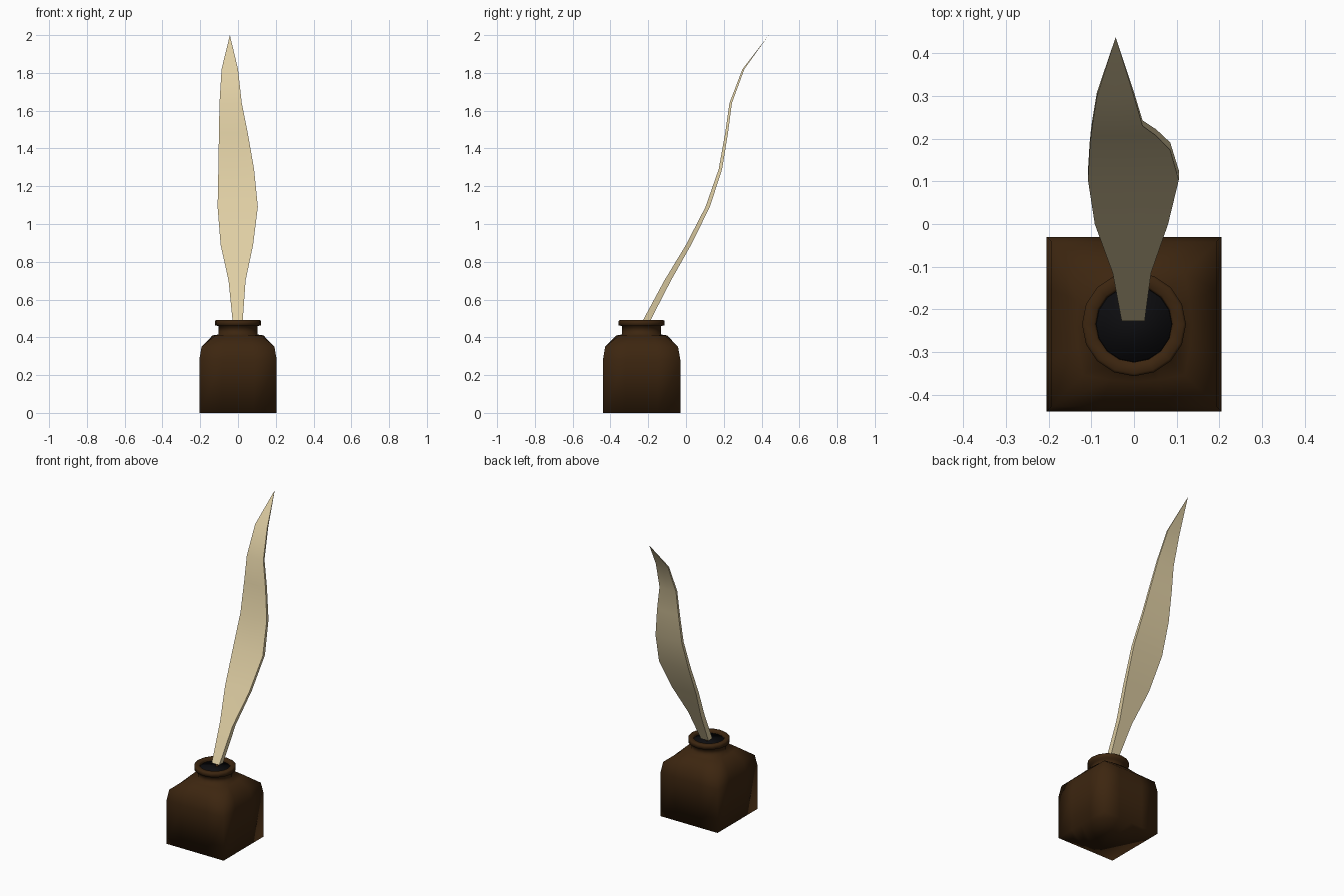
import bpy, bmesh, math

if "Cube" in bpy.data.objects:
    bpy.data.objects.remove(bpy.data.objects["Cube"])

N = 16            # sides of the round parts
CY = -0.235       # bottle centre in y


def material(name, rgb):
    m = bpy.data.materials.new(name)
    m.diffuse_color = (*rgb, 1)
    m.use_nodes = True
    m.node_tree.nodes["Principled BSDF"].inputs["Base Color"].default_value = m.diffuse_color
    return m


brown = material("dark_brown_glass", (0.046, 0.019, 0.005))
black = material("black_ink", (0.004, 0.004, 0.005))
cream = material("cream_feather", (0.74, 0.62, 0.37))


def loft(name, rings, mat, cap_start=True, cap_end=True):
    """Skin a list of equally sized point rings."""
    bm = bmesh.new()
    vs = [[bm.verts.new(p) for p in ring] for ring in rings]
    n = len(rings[0])
    for a, b in zip(vs, vs[1:]):
        for i in range(n):
            j = (i + 1) % n
            bm.faces.new((a[i], a[j], b[j], b[i]))
    if cap_start:
        bm.faces.new(vs[0][::-1])
    if cap_end:
        bm.faces.new(vs[-1])
    bmesh.ops.remove_doubles(bm, verts=bm.verts, dist=1e-5)
    bmesh.ops.recalc_face_normals(bm, faces=bm.faces)
    for f in bm.faces:
        f.smooth = True
    me = bpy.data.meshes.new(name)
    bm.to_mesh(me)
    bm.free()
    me.materials.append(mat)
    ob = bpy.data.objects.new(name, me)
    bpy.context.collection.objects.link(ob)
    return ob


def ring(r, z, square=0.0):
    """Circle of radius r, blended towards a square of half width r."""
    pts = []
    for i in range(N):
        a = 2 * math.pi * i / N
        c, s = math.cos(a), math.sin(a)
        k = r * (1 - square + square / max(abs(c), abs(s)))
        pts.append((k * c, CY + k * s, z))
    return pts


# bottle: square body, rounded shoulder, neck, lip and inner wall
profile = [(0.205, 0, 1), (0.205, 0.28, 1), (0.193, 0.35, 1),
           (0.135, 0.41, 0.6), (0.103, 0.415, 0), (0.103, 0.46, 0),
           (0.122, 0.463, 0), (0.122, 0.487, 0), (0.116, 0.491, 0),
           (0.094, 0.491, 0), (0.089, 0.485, 0), (0.089, 0.455, 0)]
loft("ink_bottle", [ring(*p) for p in profile], brown, cap_end=False)

# ink filling the neck
loft("ink", [ring(0.0895, 0.44), ring(0.0885, 0.474)], black)

# quill tip dipping into the ink
loft("quill_tip", [[(0.012 * math.cos(a) * k, y + 0.012 * math.sin(a) * k, z)
                    for a in (math.tau * i / 8 for i in range(8))]
                   for k, y, z in ((0.5, -0.235, 0.44), (1, -0.205, 0.495))], brown)

# feather: left x, right x, front y, back y, z
stations = [(-0.029, 0.025, -0.228, -0.188, 0.49),
            (-0.050, 0.040, -0.115, -0.080, 0.70),
            (-0.092, 0.080, 0.000, 0.027, 0.89),
            (-0.108, 0.105, 0.103, 0.126, 1.09),
            (-0.104, 0.085, 0.173, 0.191, 1.29),
            (-0.101, 0.052, 0.207, 0.222, 1.48),
            (-0.098, 0.020, 0.230, 0.243, 1.64),
            (-0.087, 0.000, 0.299, 0.309, 1.82),
            (-0.043, -0.043, 0.438, 0.438, 2.0)]
feather = loft("feather", [[(l, f, z), ((l + r) / 2, f, z), (r, f, z),
                            (r, b, z), ((l + r) / 2, b, z), (l, b, z)]
                           for l, r, f, b, z in stations], cream, cap_end=False)
bpy.context.view_layer.objects.active = feather
feather.select_set(True)
bpy.ops.object.shade_smooth_by_angle(angle=math.radians(50))
